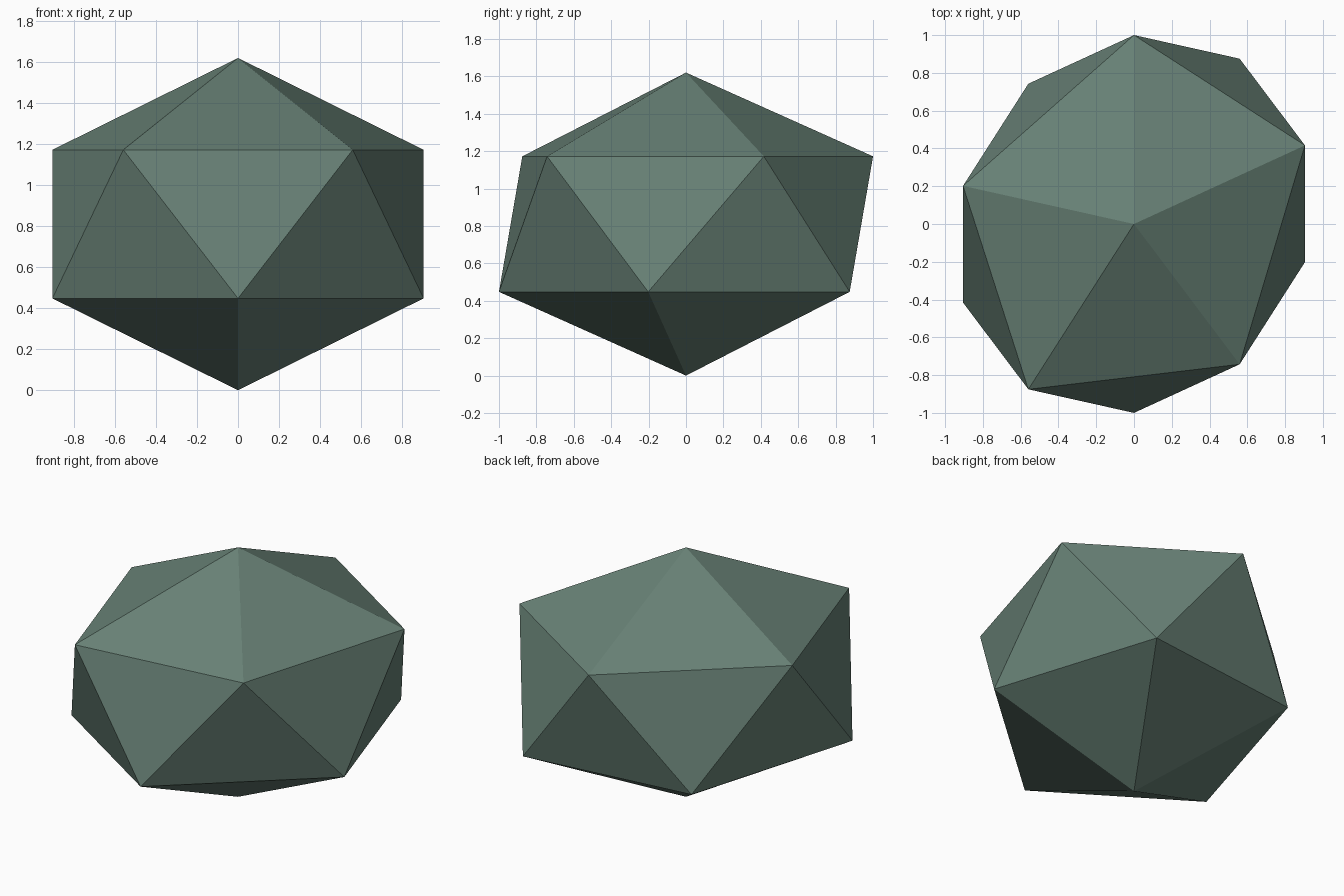
import bpy, bmesh, math
from mathutils import Matrix

if "Cube" in bpy.data.objects:
    bpy.data.objects.remove(bpy.data.objects["Cube"])

# Grey-green stone
stone = bpy.data.materials.new("grey green stone")
stone.diffuse_color = (0.138, 0.221, 0.181, 1)
stone.use_nodes = True
stone.node_tree.nodes["Principled BSDF"].inputs["Base Color"].default_value = stone.diffuse_color

# Twenty-sided rock: an icosahedron, flattened and skewed sideways
bm = bmesh.new()
bmesh.ops.create_icosphere(bm, subdivisions=1, radius=1)
turn = Matrix.Rotation(math.radians(90), 4, 'Z')
skew = Matrix(((1.064, 0, 0, 0),
               (0.126, 1.118, 0, 0),
               (0, 0, 0.81, 0.81),
               (0, 0, 0, 1)))
bm.transform(skew @ turn)
bmesh.ops.recalc_face_normals(bm, faces=bm.faces)

mesh = bpy.data.meshes.new("rock")
bm.to_mesh(mesh)
bm.free()
mesh.materials.append(stone)
rock = bpy.data.objects.new("rock", mesh)
bpy.context.collection.objects.link(rock)
